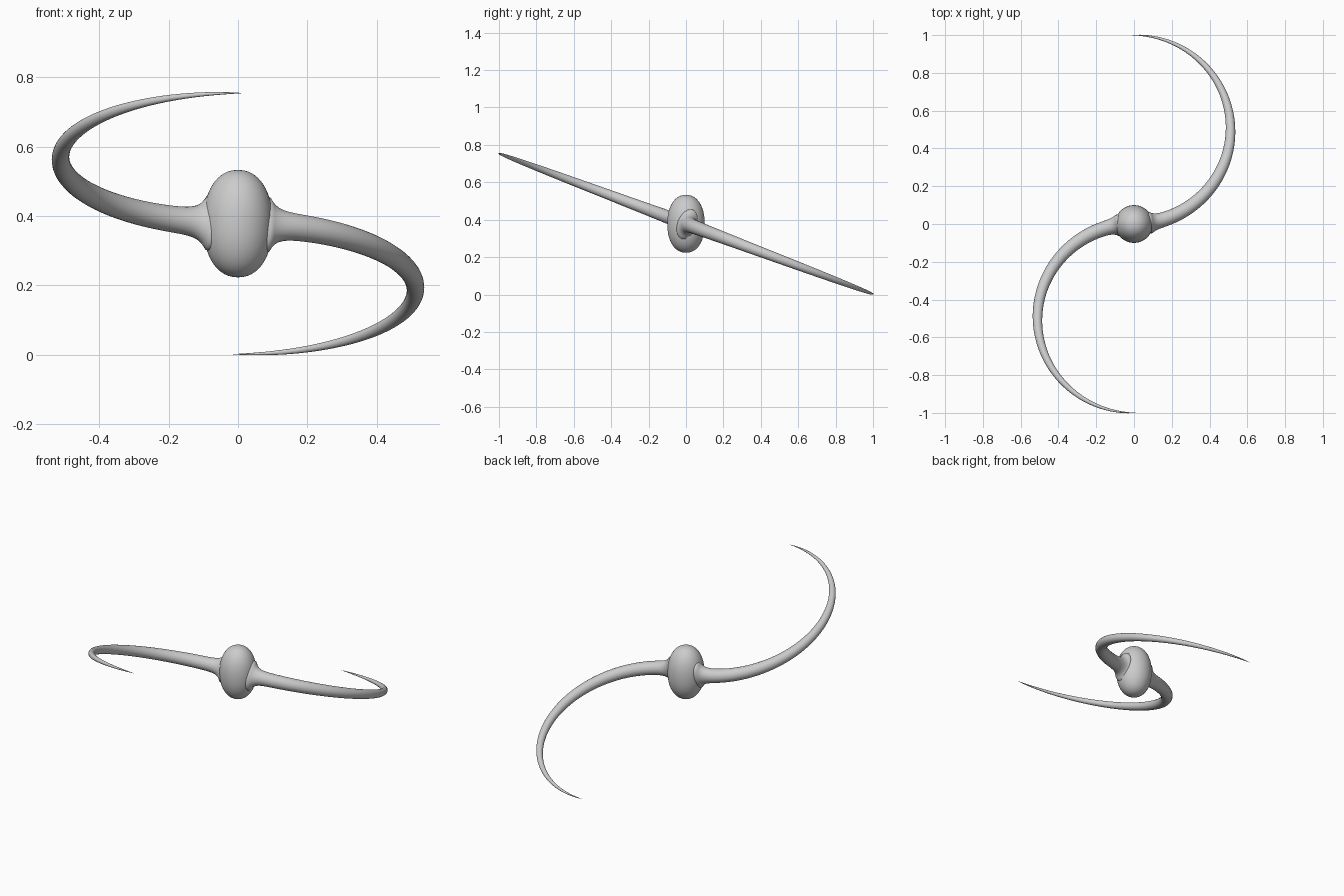
import bpy, bmesh, math
from mathutils import Vector

if "Cube" in bpy.data.objects:
    bpy.data.objects.remove(bpy.data.objects["Cube"])

CZ = 0.378      # height of the centre
SLOPE = -0.376  # tilt of the arm plane


def finish(name, bm):
    bmesh.ops.recalc_face_normals(bm, faces=bm.faces)
    mesh = bpy.data.meshes.new(name)
    bm.to_mesh(mesh)
    bm.free()
    for p in mesh.polygons:
        p.use_smooth = True
    obj = bpy.data.objects.new(name, mesh)
    bpy.context.collection.objects.link(obj)
    return obj


# Central egg-shaped core: slightly squared-off ellipsoid
bm = bmesh.new()
bmesh.ops.create_uvsphere(bm, u_segments=48, v_segments=32, radius=1)
for v in bm.verts:
    r = math.hypot(v.co.x, v.co.y)
    k = (r ** 2.2 + abs(v.co.z) ** 2.2) ** (-1 / 2.2)
    v.co = Vector((v.co.x * k * 0.1, v.co.y * k * 0.1, CZ + v.co.z * k * 0.1545))
finish("core", bm)


def point(t):
    y = 0.5 - 0.5 * math.cos(t)
    return Vector((0.511 * math.sin(t), y, CZ + SLOPE * y))


def arm(name, sign):
    # Tapered half-circle arm with a flared root blending into the core
    bm = bmesh.new()
    n, sides = 90, 24
    t0, t1 = 0.153, math.pi + 0.03
    up = Vector((0, -SLOPE, 1)).normalized()
    rings = []
    for i in range(n):
        t = t0 + (t1 - t0) * (i / n) ** 1.4
        c = point(t)
        tangent = (point(t + 0.001) - point(t - 0.001)).normalized()
        side = tangent.cross(up).normalized()
        r = 0.042 * (1 - t / t1) ** 0.75
        f = min(1, math.exp(-(c.x - 0.09) / 0.02)) if t < 1.5 else 0
        ring = []
        for j in range(sides):
            a = 2 * math.pi * j / sides
            p = c + side * math.cos(a) * (r + 0.012 * f) + up * math.sin(a) * (r + 0.043 * f)
            ring.append(bm.verts.new(p))
        rings.append(ring)
    tip = bm.verts.new(point(t1))
    for a, b in zip(rings, rings[1:]):
        for j in range(sides):
            k = (j + 1) % sides
            bm.faces.new((a[j], a[k], b[k], b[j]))
    for j in range(sides):
        bm.faces.new((rings[-1][j], rings[-1][(j + 1) % sides], tip))
    # Second arm is the first turned half way about the x-z centre point
    if sign < 0:
        for v in bm.verts:
            v.co = Vector((-v.co.x, -v.co.y, 2 * CZ - v.co.z))
    finish(name, bm)


arm("lower_arm", 1)
arm("upper_arm", -1)
